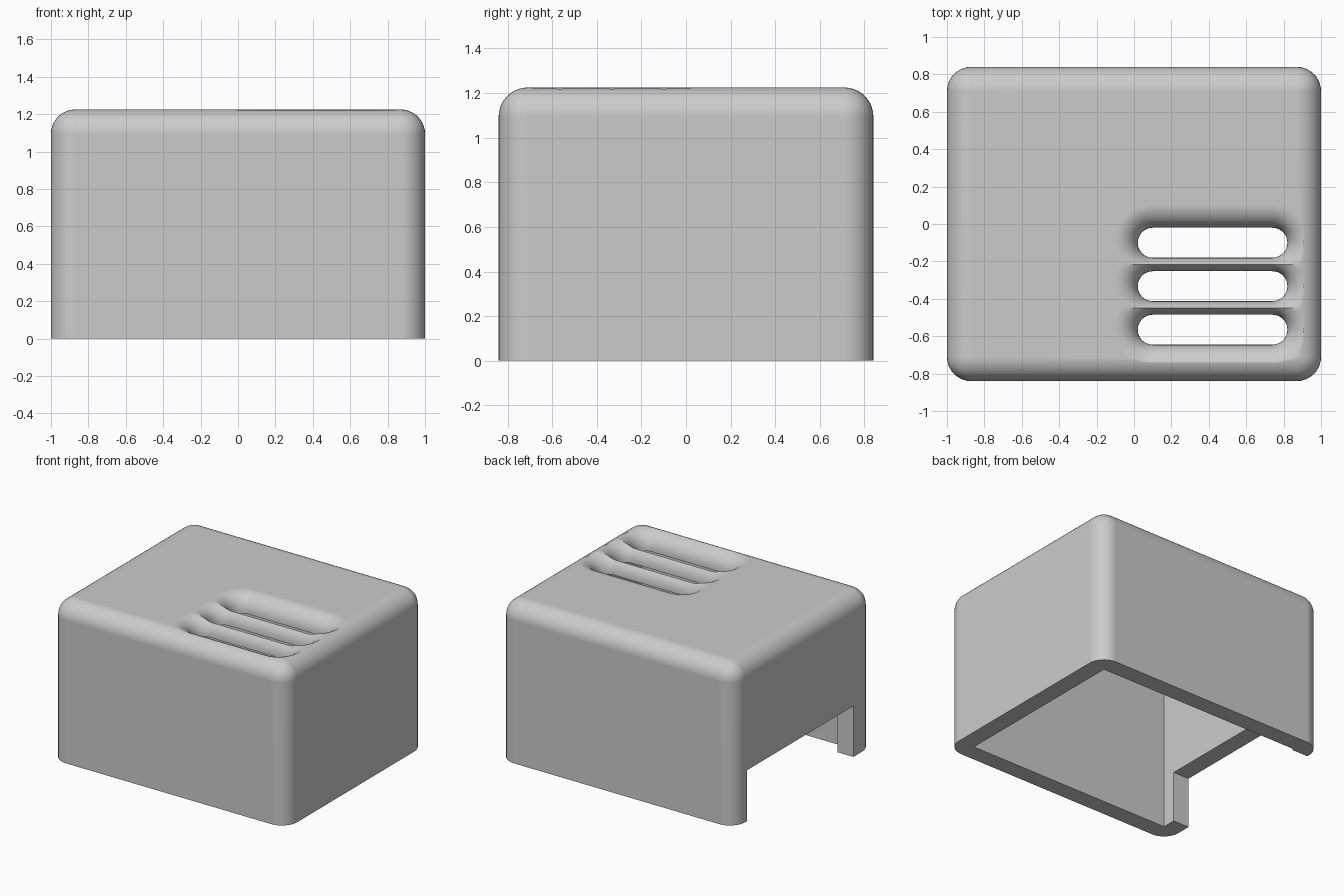
import bpy, bmesh, math
from mathutils import Matrix

old = bpy.data.objects.get("Cube")
if old:
    bpy.data.objects.remove(old, do_unlink=True)

W, D, H = 2.0, 1.68, 1.225      # outer size
R = 0.13                        # edge radius
WALL = 0.135                    # shell thickness
FLARE = 0.125                   # rounding at the slot mouths

grey = bpy.data.materials.new("light grey plastic")
grey.use_nodes = True
GREY = (0.6, 0.6, 0.6, 1)
grey.diffuse_color = GREY
grey.node_tree.nodes["Principled BSDF"].inputs["Base Color"].default_value = GREY


def add_object(name, bm):
    bmesh.ops.recalc_face_normals(bm, faces=bm.faces)
    mesh = bpy.data.meshes.new(name)
    bm.to_mesh(mesh)
    bm.free()
    mesh.materials.append(grey)
    obj = bpy.data.objects.new(name, mesh)
    bpy.context.collection.objects.link(obj)
    return obj


def box_mesh(x0, x1, y0, y1, z0, z1):
    bm = bmesh.new()
    bmesh.ops.create_cube(bm, size=1)
    size = Matrix.Diagonal((x1 - x0, y1 - y0, z1 - z0, 1))
    centre = Matrix.Translation(((x0 + x1) / 2, (y0 + y1) / 2, (z0 + z1) / 2))
    bm.transform(centre @ size)
    return bm


def slot_ring(bm, x0, x1, y, radius, z, steps=16):
    """One stadium-shaped loop of vertices around a slot."""
    ring = []
    for cx, start in ((x1, -math.pi / 2), (x0, math.pi / 2)):
        for i in range(steps + 1):
            a = start + math.pi * i / steps
            ring.append(bm.verts.new((cx + radius * math.cos(a), y + radius * math.sin(a), z)))
    return ring


def slot_cutter(name, y):
    """Straight slot whose upper mouth flares out in a quarter round."""
    x0, x1, r = 0.1, 0.74, 0.08
    levels = [(0, H - 0.4)]
    for i in range(11):
        a = math.pi / 2 * i / 10
        levels.append((FLARE * (1 - math.cos(a)), H - FLARE + FLARE * math.sin(a)))
    levels.append((FLARE, H + 0.1))
    bm = bmesh.new()
    rings = [slot_ring(bm, x0, x1, y, r + off, z) for off, z in levels]
    n = len(rings[0])
    for low, high in zip(rings, rings[1:]):
        for i in range(n):
            j = (i + 1) % n
            bm.faces.new((low[i], low[j], high[j], high[i]))
    bm.faces.new(rings[0][::-1])
    bm.faces.new(rings[-1])
    return add_object(name, bm)


# Outer shell: rounded everywhere except the open bottom rim
bm = box_mesh(-W / 2, W / 2, -D / 2, D / 2, 0, H)
rounded = [e for e in bm.edges if max(v.co.z for v in e.verts) > H / 2]
bmesh.ops.bevel(bm, geom=rounded, offset=R, offset_type='OFFSET',
                segments=10, profile=0.5, affect='EDGES')
housing = add_object("housing", bm)

# Cutters: cavity, side opening and three vent slots
ix, iy = W / 2 - WALL, D / 2 - WALL
cutters = [
    add_object("cavity_cutter", box_mesh(-ix, ix, -iy, iy, -0.2, H - WALL)),
    add_object("side_opening_cutter", box_mesh(-1.2, -0.8, -0.6, 0.69, -0.3, 0.39)),
]
for k in range(3):
    cutters.append(slot_cutter(f"vent_slot_cutter_{k + 1}", -0.1 - 0.2325 * k))

bpy.ops.object.select_all(action='DESELECT')
bpy.context.view_layer.objects.active = housing
housing.select_set(True)
for cutter in cutters:
    cutter.hide_render = True
    mod = housing.modifiers.new(cutter.name, 'BOOLEAN')
    mod.operation = 'DIFFERENCE'
    mod.solver = 'EXACT'
    mod.object = cutter
    bpy.ops.object.modifier_apply(modifier=mod.name)
for cutter in cutters:
    bpy.data.objects.remove(cutter, do_unlink=True)

# Smooth rounds, crisp rims, flat walls
bpy.ops.object.shade_smooth_by_angle(angle=math.radians(25))
weighted = housing.modifiers.new("flat_wall_normals", 'WEIGHTED_NORMAL')
weighted.keep_sharp = True
